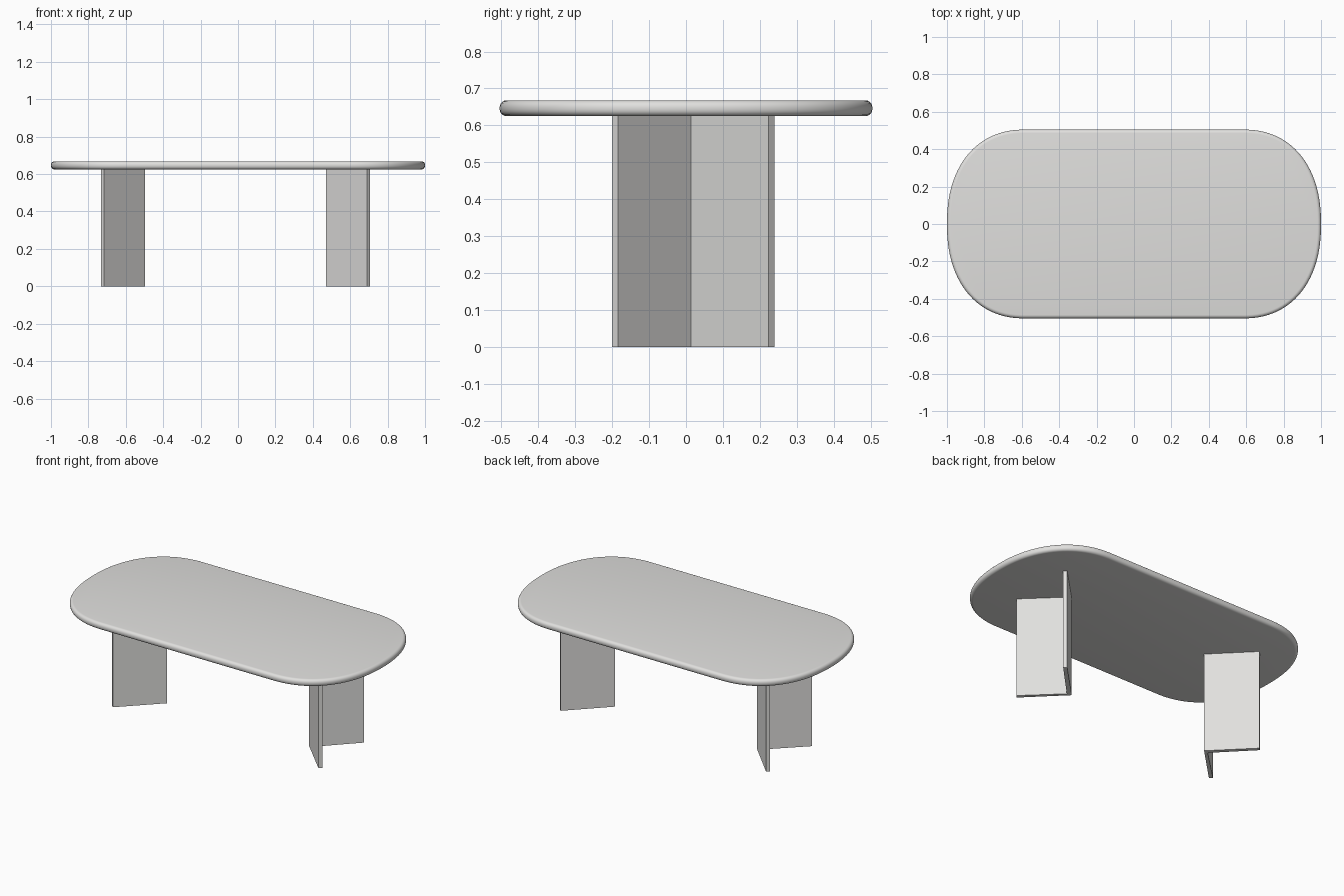
import bpy
import bmesh
import math

if "Cube" in bpy.data.objects:
    bpy.data.objects.remove(bpy.data.objects["Cube"])

# One pale grey colour for the whole table
grey = bpy.data.materials.new("pale_grey")
grey.diffuse_color = (0.75, 0.745, 0.73, 1.0)
grey.use_nodes = True
grey.node_tree.nodes["Principled BSDF"].inputs["Base Color"].default_value = grey.diffuse_color


def prism(name, outline, z0, z1):
    """Extrude a flat outline from z0 up to z1."""
    bm = bmesh.new()
    base = bm.faces.new([bm.verts.new((x, y, z0)) for x, y in outline])
    ext = bmesh.ops.extrude_face_region(bm, geom=[base], use_keep_orig=True)
    top = [g for g in ext["geom"] if isinstance(g, bmesh.types.BMVert)]
    bmesh.ops.translate(bm, verts=top, vec=(0, 0, z1 - z0))
    bmesh.ops.recalc_face_normals(bm, faces=bm.faces)
    mesh = bpy.data.meshes.new(name)
    bm.to_mesh(mesh)
    bm.free()
    obj = bpy.data.objects.new(name, mesh)
    bpy.context.collection.objects.link(obj)
    mesh.materials.append(grey)
    return obj


# Tabletop: straight long sides with squarish rounded ends
STRAIGHT, END, HALF_W, POWER, STEPS = 0.58, 0.42, 0.505, 2.25, 48
outline = []
for i in range(2 * STEPS):
    # the half-step offset keeps the two ends from sharing points
    a = 2 * math.pi * (i + 0.5) / (2 * STEPS)
    c, s = math.cos(a), math.sin(a)
    x = math.copysign(STRAIGHT + END * abs(c) ** (2 / POWER), c)
    y = math.copysign(HALF_W * abs(s) ** (2 / POWER), s)
    outline.append((x, y))
top = prism("tabletop", outline, 0.625, 0.668)

# Rounded rim
bevel = top.modifiers.new("rounded_rim", "BEVEL")
bevel.width = 0.019
bevel.segments = 5
bevel.limit_method = "ANGLE"
bevel.angle_limit = math.radians(50)
bpy.context.view_layer.objects.active = top
top.select_set(True)
bpy.ops.object.modifier_apply(modifier=bevel.name)
bpy.ops.object.shade_smooth_by_angle(angle=math.radians(35))

# Legs: two folded plates, each V opening outward, mirrored about x = -0.013
fold = [(0.471, 0.0185), (0.69, -0.2), (0.706, -0.184),
        (0.502, 0.013), (0.706, 0.224), (0.69, 0.24)]
prism("right_leg", fold, 0.0, 0.63)
prism("left_leg", [(-0.026 - x, y) for x, y in fold], 0.0, 0.63)
